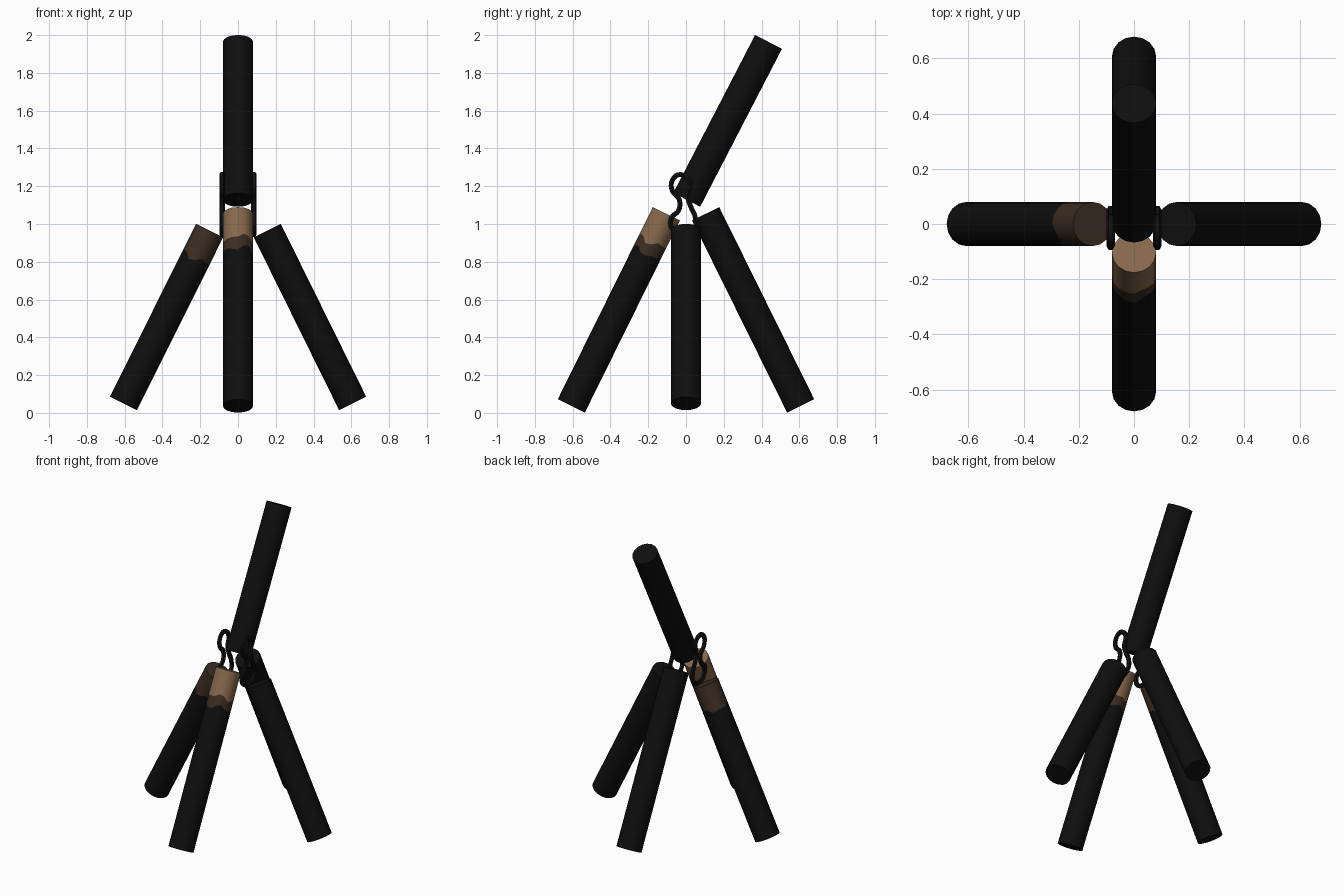
import bpy, bmesh, math
from mathutils import Vector

if "Cube" in bpy.data.objects:
    bpy.data.objects.remove(bpy.data.objects["Cube"])

def material(name, rgb):
    m = bpy.data.materials.new(name)
    m.diffuse_color = (*rgb, 1)
    m.use_nodes = True
    m.node_tree.nodes["Principled BSDF"].inputs["Base Color"].default_value = m.diffuse_color
    return m

BLACK = material("charred_black", (0.0045, 0.0045, 0.0045))
BROWN = material("dark_brown", (0.045, 0.026, 0.016))
TAN = material("light_tan", (0.24, 0.138, 0.073))
IRON = material("dark_iron", (0.005, 0.005, 0.005))
SIDES, RADIUS = 16, 0.08

def smooth(ob):
    bpy.ops.object.select_all(action='DESELECT')
    ob.select_set(True)
    bpy.context.view_layer.objects.active = ob
    bpy.ops.object.shade_smooth_by_angle(angle=math.radians(40))

def pole(name, top, bottom, bands=()):
    """Round pole; bands are (material, distance of lower edge from the top)."""
    top, bottom = Vector(top), Vector(bottom)
    axis = bottom - top
    length = axis.length
    rot = axis.to_track_quat('Z', 'Y')
    stations = [0] + [d for _, d in bands] + [length]
    mats = [m for m, _ in bands] + [BLACK]
    bm = bmesh.new()
    rings = []
    for k, d in enumerate(stations):
        ring = []
        for i in range(SIDES):
            a = 2 * math.pi * i / SIDES
            # uneven edge between burnt and bare wood
            jag = 0.012 * math.sin(3 * a + k) + 0.010 * math.sin(5 * a) if 0 < k < len(stations) - 1 else 0
            p = Vector((RADIUS * math.cos(a), RADIUS * math.sin(a), d + jag))
            ring.append(bm.verts.new(top + rot @ p))
        rings.append(ring)
    for k in range(len(rings) - 1):
        for i in range(SIDES):
            j = (i + 1) % SIDES
            f = bm.faces.new((rings[k][i], rings[k][j], rings[k + 1][j], rings[k + 1][i]))
            f.material_index = k
    bm.faces.new(rings[0]).material_index = 0
    bm.faces.new(rings[-1]).material_index = len(mats) - 1
    bmesh.ops.recalc_face_normals(bm, faces=bm.faces[:])
    me = bpy.data.meshes.new(name)
    bm.to_mesh(me)
    bm.free()
    for m in mats:
        me.materials.append(m)
    ob = bpy.data.objects.new(name, me)
    bpy.context.collection.objects.link(ob)
    smooth(ob)

# Four splayed legs and the leaning upper pole
pole("left_leg", (-0.15, 0, 0.965), (-0.607, 0, 0.05), [(BROWN, 0.165)])
pole("right_leg", (0.155, 0, 0.965), (0.607, 0, 0.05))
pole("front_leg", (0, -0.104, 1.054), (0, -0.607, 0.037), [(TAN, 0.17), (BROWN, 0.235)])
pole("back_leg", (0, 0.104, 1.054), (0, 0.607, 0.037))
pole("upper_pole", (0, 0.004, 1.128), (0, 0.437, 1.964))

# Bent wire loops at the joint: small eye above, larger eye below
OUTLINE = [(-0.03, 1.262), (-0.072, 1.232), (-0.072, 1.175), (-0.036, 1.13),
           (-0.04, 1.07), (-0.075, 1.035), (-0.072, 0.975), (-0.01, 0.945),
           (0.045, 0.975), (0.05, 1.03), (0.022, 1.10), (0.008, 1.15), (0.022, 1.215)]
for side, x in (("left", -0.084), ("right", 0.084)):
    cu = bpy.data.curves.new(side + "_wire_loop", 'CURVE')
    cu.dimensions = '3D'
    cu.bevel_depth = 0.015
    cu.bevel_resolution = 1
    cu.resolution_u = 4
    sp = cu.splines.new('BEZIER')
    sp.bezier_points.add(len(OUTLINE) - 1)
    for p, (y, z) in zip(sp.bezier_points, OUTLINE):
        p.co = (x, y, z)
        p.handle_left_type = p.handle_right_type = 'AUTO'
    sp.use_cyclic_u = True
    cu.materials.append(IRON)
    ob = bpy.data.objects.new(side + "_wire_loop", cu)
    bpy.context.collection.objects.link(ob)
    bpy.ops.object.select_all(action='DESELECT')
    ob.select_set(True)
    bpy.context.view_layer.objects.active = ob
    bpy.ops.object.convert(target='MESH')
    smooth(bpy.context.view_layer.objects.active)
